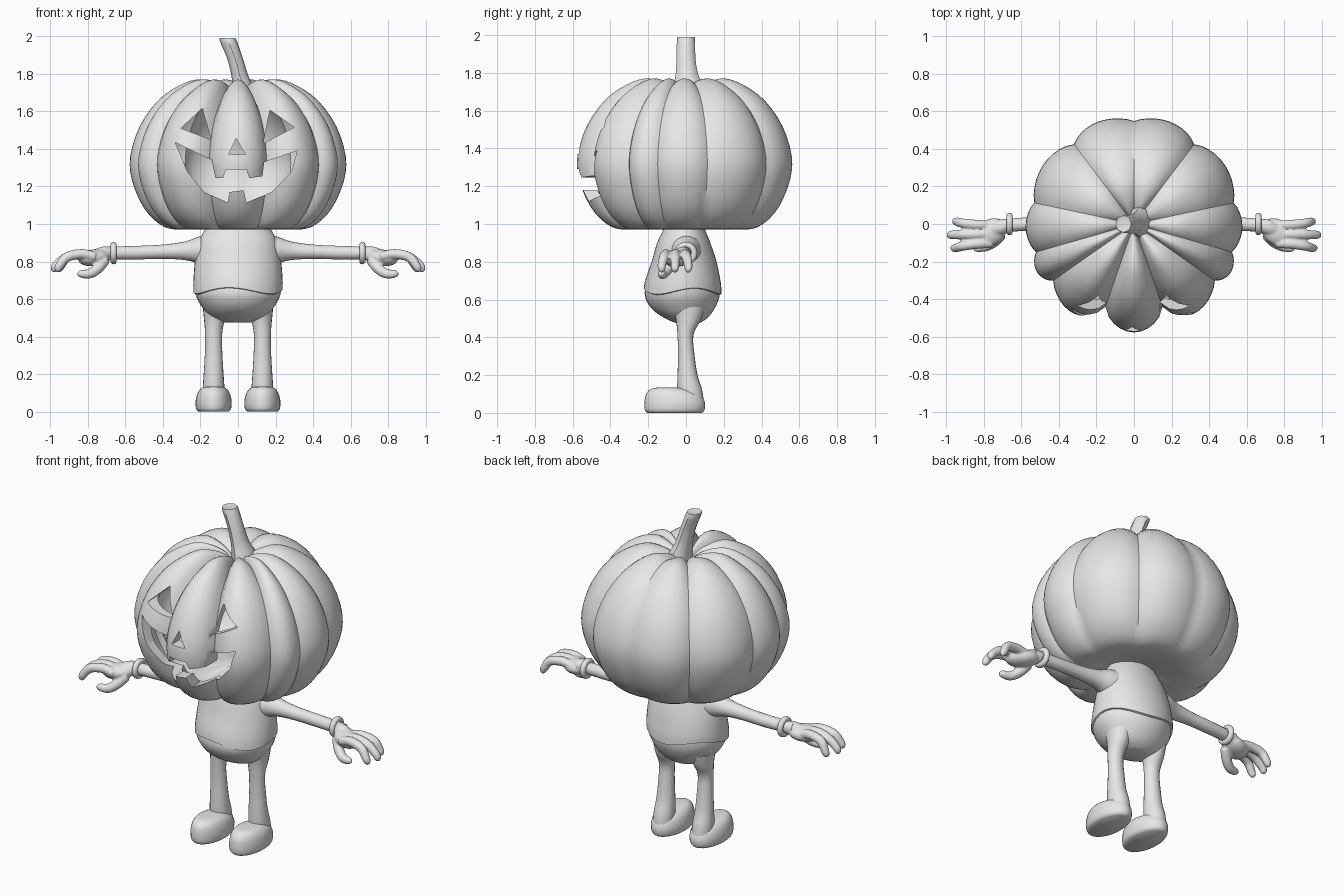
import bpy, bmesh
from math import sin, cos, pi, radians
from mathutils import Vector

if "Cube" in bpy.data.objects:
    bpy.data.objects.remove(bpy.data.objects["Cube"])

grey = bpy.data.materials.new("plain grey")
grey.use_nodes = True
grey.diffuse_color = (0.8, 0.8, 0.8, 1)
grey.node_tree.nodes["Principled BSDF"].inputs["Base Color"].default_value = (0.8, 0.8, 0.8, 1)


def smooth_points(pts, steps=4):
    """Catmull-Rom curve through tuples of any length."""
    out = []
    for i in range(len(pts) - 1):
        a, b, c, d = (pts[max(0, min(len(pts) - 1, i + k))] for k in (-1, 0, 1, 2))
        for s in range(steps):
            t = s / steps
            out.append(tuple(
                q + t * ((r - p) + t * ((2 * p - 5 * q + 4 * r - e) + t * (3 * (q - r) + e - p))) / 2
                for p, q, r, e in zip(a, b, c, d)))
    return out + [pts[-1]]


def skin(bm, rings, flip=False):
    """Join closed rings with quads and cap both ends."""
    loops = [[bm.verts.new(p) for p in ring] for ring in rings]
    faces = [loops[0], loops[-1][::-1]]
    n = len(loops[0])
    for up, low in zip(loops, loops[1:]):
        faces += [[up[j], low[j], low[(j + 1) % n], up[(j + 1) % n]] for j in range(n)]
    for f in faces:
        bm.faces.new(f[::-1] if flip else f)


def finish(ob, angle=45):
    ob.data.materials.clear()
    ob.data.materials.append(grey)
    bpy.ops.object.select_all(action='DESELECT')
    ob.select_set(True)
    bpy.context.view_layer.objects.active = ob
    for m in list(ob.modifiers):
        bpy.ops.object.modifier_apply(modifier=m.name)
    bpy.ops.object.shade_smooth_by_angle(angle=radians(angle))


def to_object(name, bm, fix=True):
    if fix:
        bmesh.ops.recalc_face_normals(bm, faces=bm.faces)
    me = bpy.data.meshes.new(name)
    bm.to_mesh(me)
    bm.free()
    ob = bpy.data.objects.new(name, me)
    bpy.context.collection.objects.link(ob)
    return ob


def ovals(sections, n=28, wave=None):
    """Horizontal ellipses from (x, y, z, rx, ry), top to bottom."""
    rings = []
    for x, y, z, rx, ry in sections:
        angles = [2 * pi * j / n for j in range(n)]
        rings.append([Vector((x + rx * cos(a), y + ry * sin(a), z + (wave(a, z) if wave else 0)))
                      for a in angles])
    return rings


def tube(path, side, n=14):
    """Round rings along (x, y, z, radius) points, mirrored by side."""
    pts = smooth_points(path)
    rings = []
    for i, (x, y, z, r) in enumerate(pts):
        t = (Vector(pts[min(i + 1, len(pts) - 1)][:3]) - Vector(pts[max(i - 1, 0)][:3])).normalized()
        u = (Vector((0, 1, 0)) - t * t.y).normalized()
        v = t.cross(u)
        ring = [Vector((x, y, z)) + r * (u * cos(2 * pi * k / n) + v * sin(2 * pi * k / n)) for k in range(n)]
        rings.append([Vector((p.x * side, p.y, p.z)) for p in ring])
    return rings


def simple(name, rings, angle=45):
    bm = bmesh.new()
    skin(bm, rings)
    ob = to_object(name, bm)
    finish(ob, angle)
    return ob


# Pumpkin head: grooves as (degrees from the front, relative radius)
half = [(19, .81), (55, .91), (74, .94), (102, .94), (143, .92), (180, .95)]
grooves = [(-a, d) for a, d in half[::-1]] + half
profile = smooth_points([(.03, 1.69), (.07, 1.725), (.13, 1.755), (.22, 1.77), (.32, 1.735), (.43, 1.655),
                         (.525, 1.52), (.575, 1.36), (.565, 1.23), (.505, 1.09), (.42, 1.0),
                         (.33, .97), (.2, .985), (.05, 1.02)], 3)


def pumpkin_rings(scale):
    mid, per_lobe, rays = 1.36, 10, []
    for (a0, d0), (a1, d1) in zip(grooves, grooves[1:]):
        for k in range(per_lobe):
            t = k / per_lobe
            edge = d0 + (d1 - d0) * t
            rays.append((radians(a0 + (a1 - a0) * t), edge + (1 - edge) * sin(pi * t) ** .75))
    rings = []
    for r, z in profile:
        rings.append([Vector((r * f * scale * sin(a), -r * f * scale * cos(a),
                              mid + (z - mid) * scale * (f if z > mid else 1))) for a, f in rays])
    return rings


bm = bmesh.new()
skin(bm, pumpkin_rings(1))
skin(bm, pumpkin_rings(.88), flip=True)
head = to_object("pumpkin_head", bm, fix=False)

# Carved face openings as (x, z) outlines
openings = [
    [(-.19, 1.617), (-.305, 1.51), (-.145, 1.45)],
    [(.17, 1.607), (.135, 1.43), (.30, 1.515)],
    [(-.01, 1.457), (-.05, 1.37), (.04, 1.37)],
    [(-.335, 1.435), (-.14, 1.34), (-.12, 1.245), (-.08, 1.245), (-.065, 1.29), (.045, 1.29),
     (.06, 1.245), (.13, 1.255), (.14, 1.33), (.315, 1.39), (.285, 1.28), (.18, 1.17), (.045, 1.115),
     (.03, 1.18), (-.045, 1.17), (-.055, 1.115), (-.18, 1.17), (-.27, 1.28)]]
bm = bmesh.new()
for outline in openings:
    skin(bm, [[Vector((x, y, z)) for x, z in outline] for y in (-.9, -.2)])
cutter = to_object("face_cutter", bm)
cutter.hide_render = True
cut = head.modifiers.new("carve", 'BOOLEAN')
cut.operation, cut.solver, cut.object = 'DIFFERENCE', 'EXACT', cutter
finish(head, 40)
bpy.data.objects.remove(cutter)

# Bent stem
simple("stem", ovals(smooth_points([
    (-.055, 0, 1.99, .035, .04), (-.053, 0, 1.98, .045, .048), (-.015, 0, 1.88, .042, .05),
    (.01, .005, 1.79, .045, .06), (.03, .015, 1.72, .058, .085), (.03, .015, 1.66, .065, .09)], 3), 8), 50)

# Egg-shaped body and shirt with a wavy hem
simple("body", ovals(smooth_points([
    (0, -.01, 1.03, .12, .09), (0, -.01, .96, .175, .11), (0, -.012, .9, .205, .135),
    (0, -.01, .8, .22, .165), (0, -.015, .7, .228, .19), (0, -.02, .62, .225, .198),
    (0, -.015, .55, .187, .165), (0, 0, .5, .14, .11), (0, .01, .475, .07, .06)])))
simple("shirt", ovals(smooth_points([
    (0, -.01, 1.02, .14, .09), (0, -.01, .96, .182, .115), (0, -.012, .9, .212, .141),
    (0, -.01, .8, .23, .172), (0, -.015, .7, .238, .199), (0, -.018, .645, .238, .206)])
    + [(0, -.018, .637, .215, .185)], 40,
    lambda a, z: .016 * sin(3 * a + .6) * max(0, (.8 - z) / .15)))

for side, label in ((1, "left"), (-1, "right")):
    # Arm flaring into the shoulder
    simple(label + "_arm", tube([(.12, 0, .86, .09), (.2, 0, .86, .075), (.28, 0, .857, .05), (.4, 0, .852, .038),
                                 (.55, 0, .847, .036), (.72, -.01, .845, .034)], side, 20))

    # Wrist cuff
    bpy.ops.mesh.primitive_torus_add(location=(.663 * side, 0, .845), rotation=(0, pi / 2, 0),
                                     major_radius=.043, minor_radius=.017,
                                     major_segments=28, minor_segments=10)
    bpy.context.object.name = label + "_cuff"
    finish(bpy.context.object)

    # Gloved hand: palm, three fingers and thumb fused together
    bm = bmesh.new()
    palm = bmesh.ops.create_uvsphere(bm, u_segments=20, v_segments=12, radius=1)["verts"]
    for v in palm:
        v.co = Vector(((.765 + .088 * v.co.x) * side, -.045 + .074 * v.co.y - .02 * v.co.x,
                       .82 + .045 * v.co.z - .008 * v.co.x))
    skin(bm, tube([(.67, -.003, .845, .034), (.72, -.02, .838, .042), (.78, -.04, .825, .03)], side))
    for y0, y1, reach in ((-.005, .012, .962), (-.055, -.058, .99), (-.105, -.128, .97)):
        skin(bm, tube([(.76, y0, .825, .024), (.83, y0, .84, .027), (.91, (y0 + y1) / 2, .825, .026),
                       (reach - .02, y1, .78, .023), (reach - .008, y1, .755, .018),
                       (reach - .003, y1, .744, .006)], side))
    skin(bm, tube([(.71, -.06, .81, .03), (.745, -.095, .765, .029), (.79, -.12, .735, .026),
                   (.84, -.13, .735, .02), (.857, -.13, .738, .006)], side))
    hand = to_object(label + "_hand", bm)
    fuse = hand.modifiers.new("fuse", 'REMESH')
    fuse.mode, fuse.voxel_size = 'VOXEL', .006
    soften = hand.modifiers.new("soften", 'SMOOTH')
    soften.factor, soften.iterations = .5, 5
    finish(hand, 70)

    # Leg and rounded shoe
    x = .13 * side
    simple(label + "_leg", ovals(smooth_points([
        (x * .95, .015, .56, .065, .085), (x * .97, .012, .49, .055, .065), (x, -.003, .41, .045, .042),
        (x, .002, .3, .047, .044), (x, .008, .2, .053, .053), (x, .02, .12, .058, .066),
        (x, .03, .04, .058, .066)]), 20))
    simple(label + "_shoe", ovals(smooth_points([
        (x, -.1, .134, .03, .05), (x, -.085, .127, .062, .1), (x, -.068, .1, .085, .143),
        (x, -.06, .055, .096, .16), (x, -.06, .015, .093, .158), (x, -.06, 0, .08, .145)])))
